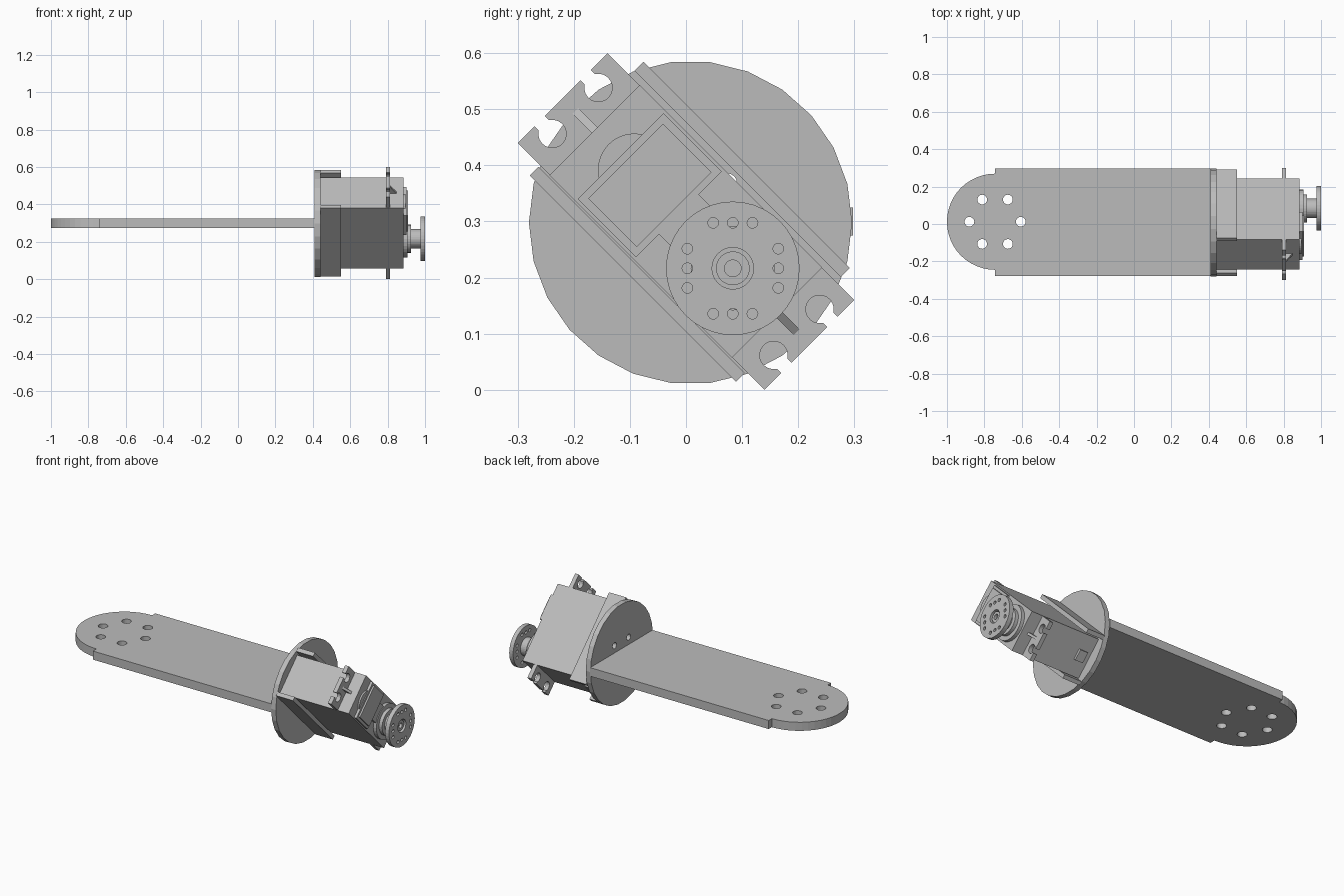
import bpy, bmesh, math
from mathutils import Matrix, Vector

if "Cube" in bpy.data.objects:
    bpy.data.objects.remove(bpy.data.objects["Cube"])

grey = bpy.data.materials.new("plain grey")
grey.diffuse_color = (0.5, 0.5, 0.5, 1)
grey.use_nodes = True
grey.node_tree.nodes["Principled BSDF"].inputs["Base Color"].default_value = grey.diffuse_color

# Frames: flat arm (x, y, z) / disc facing +x / actuator turned 45 degrees about x
S = math.sqrt(0.5)
CY, CZ = 0.0, 0.30
ARM = Matrix.Identity(4)
DISC = Matrix(((0, 0, 1, 0), (1, 0, 0, 0), (0, 1, 0, 0), (0, 0, 0, 1)))
TILT = Matrix(((0, 0, 1, 0), (S, S, 0, CY), (-S, S, 0, CZ), (0, 0, 0, 1)))


def circle(cx, cy, r, n=32):
    return [(cx + r * math.cos(2 * math.pi * i / n),
             cy + r * math.sin(2 * math.pi * i / n)) for i in range(n)]


def rect(a, b, c, d):
    return [(a, c), (b, c), (b, d), (a, d)]


def plate(name, frame, loops, w0, w1):
    """Extrude an outline (first loop) with holes (other loops) from w0 to w1."""
    cu = bpy.data.curves.new(name, 'CURVE')
    cu.dimensions = '2D'
    cu.fill_mode = 'BOTH'
    cu.extrude = (w1 - w0) / 2
    for loop in loops:
        sp = cu.splines.new('POLY')
        sp.points.add(len(loop) - 1)
        for p, (x, y) in zip(sp.points, loop):
            p.co = (x, y, 0, 1)
        sp.use_cyclic_u = True
    tmp = bpy.data.objects.new(name + "_outline", cu)
    bpy.context.collection.objects.link(tmp)
    bpy.context.view_layer.update()
    dg = bpy.context.evaluated_depsgraph_get()
    me = bpy.data.meshes.new_from_object(tmp.evaluated_get(dg))
    bpy.data.objects.remove(tmp)
    bm = bmesh.new()
    bm.from_mesh(me)
    bmesh.ops.remove_doubles(bm, verts=bm.verts, dist=1e-5)
    bm.transform(frame @ Matrix.Translation((0, 0, (w0 + w1) / 2)))
    bmesh.ops.recalc_face_normals(bm, faces=bm.faces)
    for f in bm.faces:
        f.smooth = False
        f.material_index = 0
    bm.to_mesh(me)
    bm.free()
    me.materials.clear()
    me.materials.append(grey)
    ob = bpy.data.objects.new(name, me)
    bpy.context.collection.objects.link(ob)
    return ob


# Arm plate with a rounded end and a ring of six holes
AX, AY = -0.743, 0.012
arc = [(AX + 0.257 * math.cos(t), AY + 0.257 * math.sin(t))
       for t in (math.pi * (0.5 + i / 24) for i in range(25))]
outline = [(0.412, -0.277), (0.412, 0.298), (AX, 0.298)] + arc + [(AX, -0.277)]
holes = [circle(AX + 0.137 * math.cos(math.pi * k / 3),
                AY + 0.137 * math.sin(math.pi * k / 3), 0.026, 20) for k in range(6)]
plate("arm_plate", ARM, [outline] + holes, 0.275, 0.325)

# Mounting disc with four screw holes
screws = [circle(0.008 + 0.065 * a, 0.298 + 0.07 * b, 0.018, 16)
          for a in (-1, 1) for b in (-1, 1)]
plate("mounting_disc", DISC, [circle(0.008, 0.298, 0.288, 26)] + screws, 0.41, 0.44)

# Bracket walls on both sides of the actuator
plate("bracket_wall_upper", TILT, [rect(-0.255, 0.265, 0.125, 0.148)], 0.44, 0.55)
plate("bracket_wall_lower", TILT, [rect(-0.255, 0.265, -0.139, -0.117)], 0.44, 0.55)

# Actuator case
plate("motor_case", TILT, [rect(-0.23, 0.23, -0.114, 0.114)], 0.44, 0.885)
plate("cable_exit", TILT, [rect(0.22, 0.245, -0.03, 0.03)], 0.47, 0.52)

# Mounting ears with open keyhole slots, plus a stiffening rib each
for side, label in ((-1, "left"), (1, "right")):
    pts = [(0.225, 0.113), (0.225, -0.113), (0.311, -0.113)]
    for cv in (-0.058, 0.058):
        pts.append((0.311, cv - 0.013))
        a0 = math.asin(0.013 / 0.025)
        for i in range(17):
            t = -a0 - (2 * math.pi - 2 * a0) * i / 16
            pts.append((0.279 + 0.025 * math.cos(t), cv + 0.025 * math.sin(t)))
        pts.append((0.311, cv + 0.013))
    pts.append((0.311, 0.113))
    plate("mounting_ear_" + label, TILT, [[(side * u, v) for u, v in pts]], 0.79, 0.814)
    # rib: triangle in the (u, x) plane
    rib_frame = TILT @ Matrix(((1, 0, 0, 0), (0, 0, -1, 0), (0, 1, 0, 0), (0, 0, 0, 1)))
    tri = [(side * 0.225, 0.81), (side * 0.285, 0.81), (side * 0.225, 0.85)]
    plate("ear_rib_" + label, rib_frame, [tri], -0.007, 0.007)

# Gear cover on top of the case
plate("gear_cover_base", TILT, [rect(-0.165, -0.018, -0.108, 0.108)], 0.885, 0.9)
plate("gear_cover_top", TILT, [rect(-0.152, -0.03, -0.094, 0.094)], 0.9, 0.91)
plate("gear_cover_round", TILT, [circle(-0.13, 0, 0.065)], 0.885, 0.895)
plate("gear_cover_link", TILT, [rect(-0.02, 0.11, -0.05, 0.05)], 0.885, 0.9)

# Output shaft, stepped
HU = 0.118
for i, (r, a, b) in enumerate(((0.1, 0.885, 0.905), (0.075, 0.905, 0.925),
                               (0.052, 0.925, 0.976))):
    plate("shaft_step_%d" % (i + 1), TILT, [circle(HU, 0, r)], a, b)

# Output horn with twelve holes in four groups of three (grid-aligned)
hy, hz = CY + HU * S, CZ - HU * S
small = []
for k in range(4):
    c, s = math.cos(k * math.pi / 2), math.sin(k * math.pi / 2)
    for o in (-0.035, 0, 0.035):
        small.append(circle(hy + 0.081 * c - o * s, hz + 0.081 * s + o * c, 0.0095, 14))
plate("output_horn", DISC, [circle(hy, hz, 0.119, 40), circle(hy, hz, 0.037)] + small,
      0.975, 1.0)
plate("horn_screw", DISC, [circle(hy, hz, 0.03), circle(hy, hz, 0.015, 16)], 0.97, 0.992)
